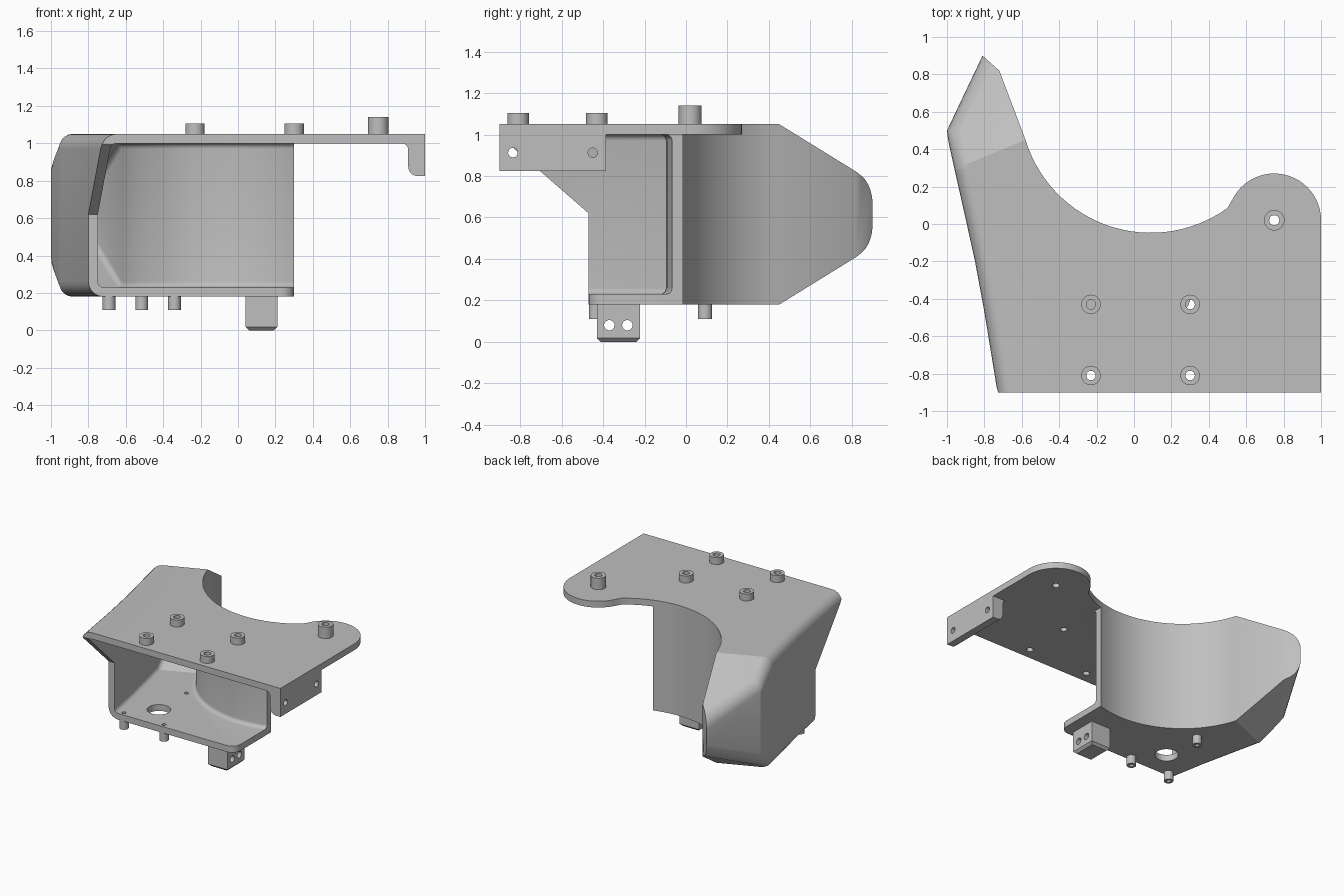
import bpy, bmesh, math
from mathutils import Vector

if "Cube" in bpy.data.objects:
    bpy.data.objects.remove(bpy.data.objects["Cube"])

grey = bpy.data.materials.new("plain grey")
grey.use_nodes = True
grey.diffuse_color = (0.52, 0.52, 0.52, 1)
grey.node_tree.nodes["Principled BSDF"].inputs["Base Color"].default_value = (0.52, 0.52, 0.52, 1)

BOTTOM, TOP, WALL = 0.18, 1.05, 0.05
cutters = []


def finish(bm, name):
    bmesh.ops.recalc_face_normals(bm, faces=bm.faces)
    mesh = bpy.data.meshes.new(name)
    bm.to_mesh(mesh)
    bm.free()
    mesh.materials.append(grey)
    obj = bpy.data.objects.new(name, mesh)
    bpy.context.collection.objects.link(obj)
    return obj


def prism_bm(points, low, high, axis="Z"):
    """Extrude a 2D outline along an axis."""
    place = {"X": lambda a, b, h: (h, a, b), "Y": lambda a, b, h: (a, h, b),
             "Z": lambda a, b, h: (a, b, h)}[axis]
    bm = bmesh.new()
    face = bm.faces.new([bm.verts.new(place(a, b, low)) for a, b in points])
    new = bmesh.ops.extrude_face_region(bm, geom=[face])["geom"]
    shift = Vector(place(0, 0, high - low))
    bmesh.ops.translate(bm, verts=[v for v in new if isinstance(v, bmesh.types.BMVert)], vec=shift)
    bmesh.ops.recalc_face_normals(bm, faces=bm.faces)
    return bm


def arc(cx, cy, r, start, end, steps):
    angles = [math.radians(start + (end - start) * i / steps) for i in range(steps + 1)]
    return [(cx + r * math.cos(a), cy + r * math.sin(a)) for a in angles]


def prism(name, points, low, high, axis="Z"):
    return finish(prism_bm(points, low, high, axis), name)


def rod(name, a, b, r, low, high, axis="Z"):
    return prism(name, arc(a, b, r, 0, 348.75, 31), low, high, axis)


def cutter(obj):
    obj.hide_render = True
    cutters.append(obj)
    return obj


def combine(obj, others, operation="DIFFERENCE"):
    bpy.context.view_layer.objects.active = obj
    for other in others:
        mod = obj.modifiers.new("combine", "BOOLEAN")
        mod.object, mod.operation, mod.solver = other, operation, "EXACT"
        bpy.ops.object.modifier_apply(modifier=mod.name)


def bevel(bm, edges, size, segments):
    bmesh.ops.bevel(bm, geom=list(edges), offset=size, segments=segments,
                    profile=0.5, affect="EDGES", clamp_overlap=False)


# Scooped rear wall, pointed back corner and bowed side, seen from above
def scoop(x0):
    start = 360 - math.degrees(math.acos((x0 - 0.09) / 0.7))
    return arc(0.09, 0.653, 0.7, start, 197, 24)


def shell_path(x0, y0):
    side = [(-0.72, 0.82), (-0.81, 0.9), (-1, 0.5), (-0.99, 0.43), (-0.957, 0.28),
            (-0.903, 0.04), (-0.85, -0.2), (-0.8, -0.47)]
    return scoop(x0) + side + [(-0.73 - (y0 + 0.9) * 0.163, y0)]


def inset(path, t):
    pts = [Vector(p) for p in path]
    out = []
    for i, p in enumerate(pts):
        dirs = [(b - a).normalized() for a, b in zip(pts[max(i - 1, 0):i + 2], pts[max(i - 1, 0) + 1:i + 2])]
        normals = [Vector((-d.y, d.x)) for d in dirs]
        mid = sum(normals, Vector((0, 0))).normalized()
        out.append(tuple(p + mid * t / mid.dot(normals[0])))
    return out


def shell(name, points, thickness, radius, rounded):
    """Extruded outline with sloped rear top and bottom and filleted rims."""
    bm = prism_bm(points, BOTTOM + thickness, TOP - thickness)
    for sign, z in ((1, TOP), (-1, BOTTOM)):
        normal = Vector((-0.38 * 0.5, 0.925 * 0.5, sign * 0.866)).normalized()
        cut = bmesh.ops.bisect_plane(bm, geom=bm.verts[:] + bm.edges[:] + bm.faces[:],
                                     plane_co=Vector((-0.58, 0.45, z)) - normal * thickness,
                                     plane_no=normal, clear_outer=True)["geom_cut"]
        bmesh.ops.edgeloop_fill(bm, edges=[e for e in cut if isinstance(e, bmesh.types.BMEdge)])
    bmesh.ops.recalc_face_normals(bm, faces=bm.faces)
    bm.normal_update()

    def is_rim(e):
        if len(e.link_faces) != 2:
            return False
        wall, cap = sorted((f.normal for f in e.link_faces), key=lambda n: abs(n.z))
        return abs(cap.z) > 0.5 and abs(wall.z) < 0.3 and rounded(wall)
    bevel(bm, [e for e in bm.edges if is_rim(e)], radius, 5)
    return finish(bm, name)


housing = shell("housing", shell_path(0.3, -0.9) + [(0.3, -0.9)], 0, 0.08, lambda n: n.x < -0.3)
cavity = cutter(shell("cavity_cutter", inset(shell_path(0.5, -1.2), WALL) + [(0.5, -1.2)], WALL, 0.03,
                      lambda n: n.x < 0.97 and n.y > -0.97))
front = cutter(prism("front_cutter", [(-1.2, -0.1), (-0.47, -0.1), (-0.47, 0.62), (-1.2, 1.255)], -2, 2, "X"))
corner = cutter(prism("corner_cutter", [(0.23, -0.49), (0.33, -0.49), (0.33, -0.4)]
                      + arc(0.23, -0.4, 0.07, 0, -90, 6), 0.1, 0.4))
combine(housing, [cavity, front, corner])

# Mounting plate with rounded lobe
plate = prism("top_plate", [(0.3, -0.9), (1, -0.9)] + arc(0.75, 0.02, 0.25, 0, 154, 24)
              + [p for p in scoop(0.5) if p[0] > 0.31] + scoop(0.3)[:1], TOP - WALL, TOP)
combine(housing, [plate], "UNION")
bpy.data.objects.remove(plate)

# Hooked side flange with two cross holes
flange = prism("side_flange", [(1, 1), (1, 0.825)] + arc(0.96, 0.875, 0.05, 270, 180, 6)
               + arc(0.875, 0.965, 0.035, 0, 90, 6), -0.9, -0.385, "Y")
combine(flange, [cutter(rod("flange_drill", y, 0.913, 0.023, 0.8, 1.1, "X")) for y in (-0.835, -0.45)])
parts = [housing, flange]

# Hollow bosses above and hollow pegs below, drilled through the plates
bosses = [(x, y, 0.052, 0.025, TOP, 1.105, 0.9) for x in (-0.23, 0.3) for y in (-0.43, -0.81)]
bosses.append((0.75, 0.02, 0.055, 0.027, TOP, 1.14, 0.9))
pegs = [(x, y, 0.034, 0.015, 0.11, BOTTOM, 0.3) for x, y in ((-0.69, -0.435), (-0.34, -0.435), (-0.515, 0.092))]
for kind, group in (("boss", bosses), ("peg", pegs)):
    for i, (x, y, r, hole, low, high, deep) in enumerate(group):
        tube = rod(f"{kind}_{i + 1}", x, y, r, low, high)
        drill = cutter(rod("drill", x, y, hole, min(deep, low - 0.1), max(deep, high + 0.1)))
        combine(tube, [drill])
        combine(housing, [drill])
        parts.append(tube)

# Round floor opening
combine(housing, [cutter(rod("floor_drill", -0.515, -0.25, 0.085, 0.1, 0.4))])

# Hanging lug with chamfered foot and two cross holes
bm = prism_bm([(0.04, -0.43), (0.21, -0.43), (0.21, -0.222), (0.04, -0.222)], 0, BOTTOM)
bevel(bm, [e for e in bm.edges if all(v.co.z < 0.01 for v in e.verts)], 0.018, 1)
lug = finish(bm, "lower_lug")
combine(lug, [cutter(rod("lug_drill", y, 0.08, 0.025, -0.1, 0.4, "X")) for y in (-0.37, -0.283)])
parts.append(lug)

for obj in cutters:
    bpy.data.objects.remove(obj)
bpy.ops.object.select_all(action="DESELECT")
for obj in parts:
    obj.select_set(True)
bpy.context.view_layer.objects.active = housing
bpy.ops.object.shade_smooth_by_angle(angle=math.radians(28))
